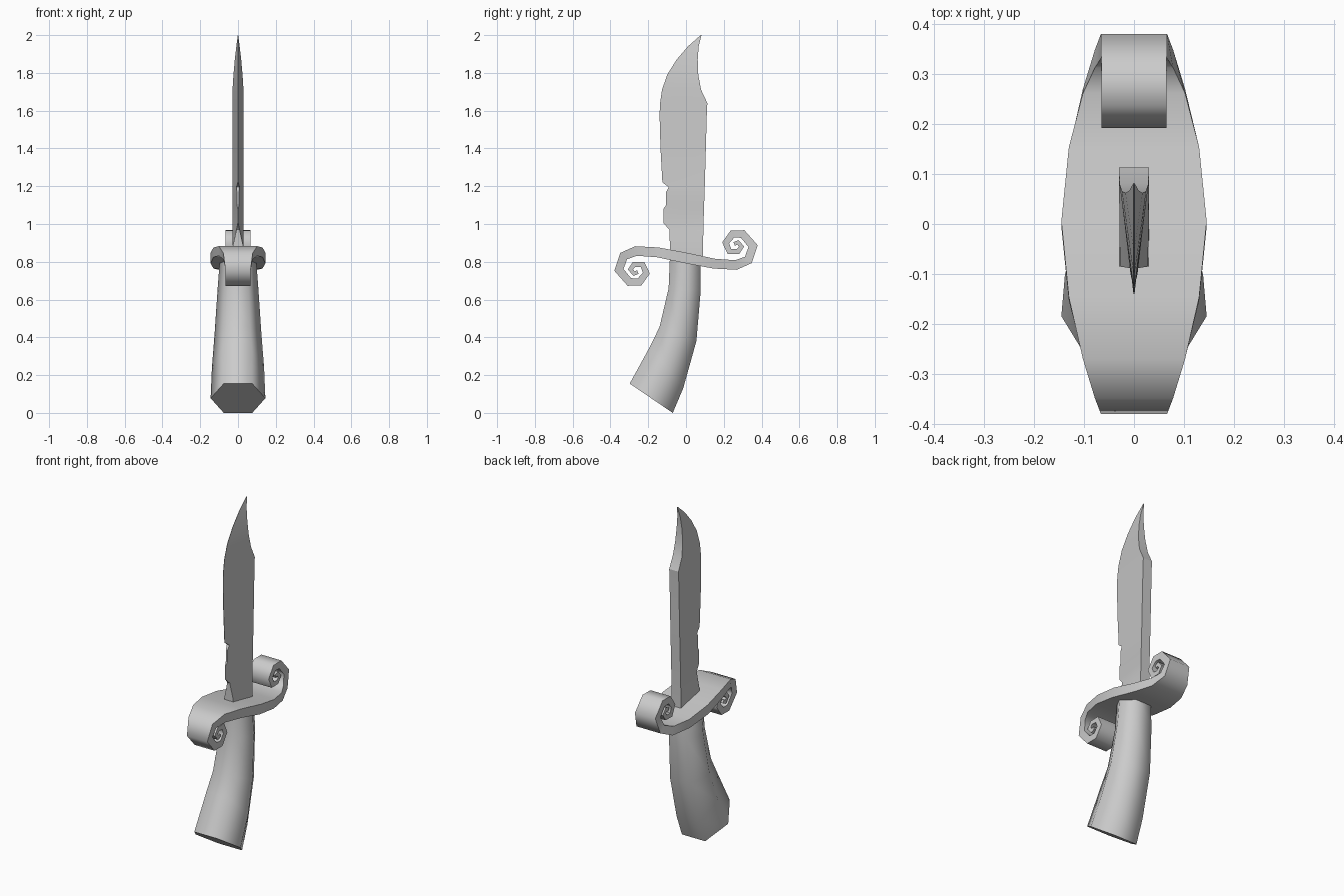
import bpy, bmesh, math
from mathutils import Vector


def loft(name, rings, smooth_angle):
    """Skin a list of equally sized closed rings and cap both ends."""
    bm = bmesh.new()
    loops = [[bm.verts.new(p) for p in ring] for ring in rings]
    n = len(rings[0])
    for a, b in zip(loops, loops[1:]):
        for i in range(n):
            j = (i + 1) % n
            bm.faces.new((a[i], a[j], b[j], b[i]))
    bm.faces.new(loops[0])
    bm.faces.new(loops[-1])
    bmesh.ops.recalc_face_normals(bm, faces=bm.faces)
    mesh = bpy.data.meshes.new(name)
    bm.to_mesh(mesh)
    bm.free()
    obj = bpy.data.objects.new(name, mesh)
    bpy.context.collection.objects.link(obj)
    bpy.ops.object.select_all(action='DESELECT')
    obj.select_set(True)
    bpy.context.view_layer.objects.active = obj
    bpy.ops.object.shade_smooth_by_angle(angle=math.radians(smooth_angle))
    return obj


# Blade stations: z, edge y, spine y, edge half width, spine half width
blade = [
    (0.82, -0.085, 0.09, 0.030, 0.030), (0.88, -0.085, 0.09, 0.028, 0.030),
    (0.97, -0.088, 0.092, 0.008, 0.030), (1.005, -0.12, 0.093, 0.001, 0.030),
    (1.08, -0.12, 0.095, 0.001, 0.030), (1.10, -0.105, 0.096, 0.006, 0.030),
    (1.17, -0.105, 0.098, 0.006, 0.030), (1.195, -0.092, 0.099, 0.008, 0.030),
    (1.22, -0.125, 0.1, 0.001, 0.030), (1.40, -0.135, 0.105, 0.001, 0.030),
    (1.58, -0.14, 0.11, 0.001, 0.030), (1.64, -0.137, 0.113, 0.001, 0.030),
    (1.71, -0.127, 0.08, 0.001, 0.029), (1.79, -0.10, 0.065, 0.001, 0.024),
    (1.87, -0.05, 0.062, 0.001, 0.017), (1.94, 0.01, 0.067, 0.001, 0.009),
    (2.00, 0.078, 0.082, 0.0005, 0.001),
]
loft("blade", [[(-e, f, z), (e, f, z), (s, b, z), (-s, b, z)]
               for z, f, b, e, s in blade], 25)

# Guard: half of the S-shaped path as y, z, thickness, half width
half = [
    (-0.15, 0.03, 0.052, 0.130), (-0.265, 0.037, 0.050, 0.102),
    (-0.33, 0.01, 0.045, 0.078), (-0.355, -0.063, 0.043, 0.066),
    (-0.30, -0.127, 0.040, 0.065), (-0.246, -0.127, 0.038, 0.065),
    (-0.21, -0.08, 0.032, 0.065), (-0.23, -0.034, 0.028, 0.065),
    (-0.275, -0.034, 0.025, 0.065), (-0.294, -0.06, 0.022, 0.065),
    (-0.275, -0.083, 0.020, 0.065), (-0.255, -0.074, 0.020, 0.065),
]
path = half[::-1] + [(0, 0, 0.056, 0.145)] + [(-y, -z, t, w) for y, z, t, w in half]
pts = [Vector((p[0], p[1] + 0.82)) for p in path]
rings = []
for i, (p, (_, _, t, w)) in enumerate(zip(pts, path)):
    d0 = (p - pts[i - 1]).normalized() if i else (pts[1] - p).normalized()
    d1 = (pts[i + 1] - p).normalized() if i < len(pts) - 1 else d0
    d = (d0 + d1).normalized()
    off = Vector((-d.y, d.x)) * (t / 2 / d.dot(d1))
    a, b = p + off, p - off
    rings.append([(-w, a.x, a.y), (w, a.x, a.y), (w, b.x, b.y), (-w, b.x, b.y)])
loft("guard", rings, 65)

# Grip stations: front (y, z), back (y, z), half width of the six-sided section
grip = [
    ((-0.085, 0.83), (0.078, 0.82), 0.095),
    ((-0.092, 0.66), (0.078, 0.65), 0.108),
    ((-0.14, 0.455), (0.055, 0.38), 0.124),
    ((-0.19, 0.352), (-0.015, 0.13), 0.138),
    ((-0.298, 0.155), (-0.07, 0.0), 0.145),
]
rings = []
for (fy, fz), (by, bz), w in grip:
    my, mz, c = (fy + by) / 2, (fz + bz) / 2, w * 0.52
    rings.append([(-c, fy, fz), (c, fy, fz), (w, my, mz),
                  (c, by, bz), (-c, by, bz), (-w, my, mz)])
loft("grip", rings, 65)
